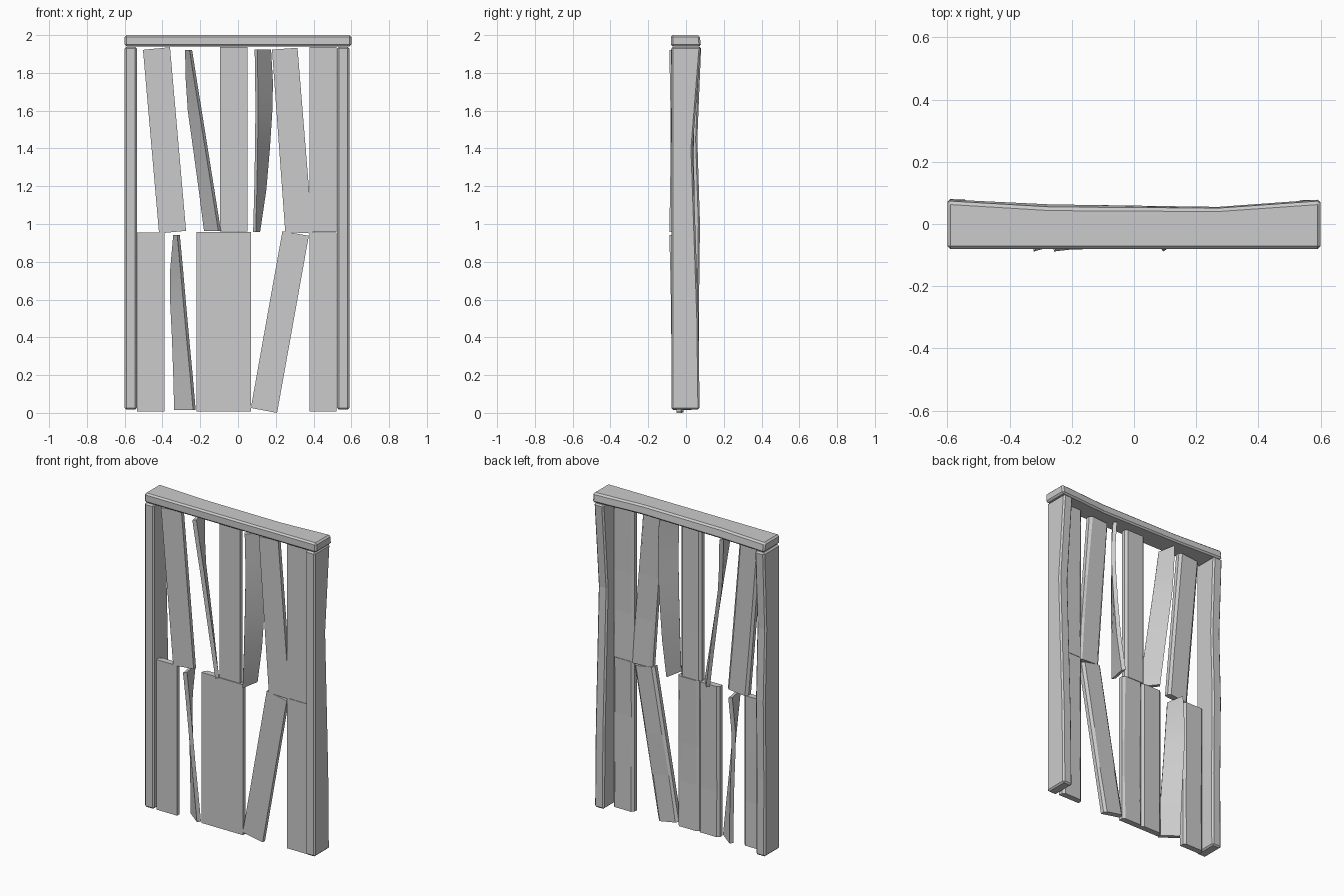
import bpy, bmesh, math, random

if "Cube" in bpy.data.objects:
    bpy.data.objects.remove(bpy.data.objects["Cube"])
random.seed(4)


def loft(name, sections, bevel=0.0, smooth=False):
    """Skin a row of equal-sized point rings and cap both ends."""
    bm = bmesh.new()
    rings = [[bm.verts.new(p) for p in s] for s in sections]
    n = len(rings[0])
    for a, b in zip(rings, rings[1:]):
        for i in range(n):
            j = (i + 1) % n
            bm.faces.new((a[i], a[j], b[j], b[i]))
    bm.faces.new(rings[0])
    bm.faces.new(rings[-1])
    bmesh.ops.recalc_face_normals(bm, faces=bm.faces)
    me = bpy.data.meshes.new(name)
    bm.to_mesh(me)
    bm.free()
    ob = bpy.data.objects.new(name, me)
    bpy.context.collection.objects.link(ob)
    if bevel:
        m = ob.modifiers.new("worn_edges", 'BEVEL')
        m.width, m.segments = bevel, 1
        m.limit_method, m.angle_limit = 'ANGLE', math.radians(40)
    if smooth:
        bpy.context.view_layer.objects.active = ob
        ob.select_set(True)
        bpy.ops.object.shade_smooth_by_angle(angle=math.radians(35))
        ob.select_set(False)
    return ob


def post(name, x0, x1, backs):
    """Upright with a flat front and a warped back; backs = (z, y)."""
    loft(name, [[(x0, -.078, z), (x1, -.078, z), (x1, y, z), (x0, y, z)]
                for z, y in backs], .009)


def plank(name, tl, tr, br, bl):
    """Flat board given by its four front corners, chipped at the back."""
    secs = []
    for t in (0, .35 + .1 * random.random(), .7, 1):
        l = [a + (b - a) * t for a, b in zip(tl, bl)]
        r = [a + (b - a) * t for a, b in zip(tr, br)]
        back = -.012 - (random.random() * .01 if 0 < t < 1 else 0)
        ring = []
        for u, y in ((0, -.05), (1, -.05), (1, -.026), (.89, back),
                     (.11, back), (0, -.026)):
            ring.append((l[0] + (r[0] - l[0]) * u, y,
                         l[1] + (r[1] - l[1]) * u))
        secs.append(ring)
    loft(name, secs)


def twisted_plank(name, stations, near):
    """Board turned edge-on; stations = (z, x0, x1), near = side facing front."""
    secs = []
    for z, x0, x1 in stations:
        d = .38 * math.sqrt(max(.145 ** 2 - (x1 - x0) ** 2, .0004))
        far, close = (x0, x1) if near > 0 else (x1, x0)
        s = .014 * near
        secs.append([(far, -.025 + d, z), (close - s, -.035 - d, z),
                     (close, -.015 - d, z), (far + s, -.005 + d, z)])
    loft(name, secs, smooth=True)


# Frame: two posts and a lintel with a hollowed back
post("left_post", -.6, -.535, [(.018, .07), (.5, .068), (1.0, .074), (1.45, .06), (1.938, .08)])
post("right_post", .525, .59, [(.018, .072), (.5, .066), (1.4, .035), (1.938, .078)])
loft("lintel", [[(x, -.08, 1.94), (x, yb, 1.94), (x, yt, 2), (x, -.08, 2)]
                for x, yb, yt in ((-.6, .08, .073), (-.27, .065, .053),
                                  (.27, .056, .05), (.6, .08, .073))], .01)

# Upright boards: (x centre, z bottom, z top)
for i, (x, z0, z1) in enumerate([(-.4625, .008, .955), (-.1475, .008, .958),
                                 (-.0025, .008, .957), (.45, .008, .955),
                                 (-.0225, .96, 1.938), (.45, .957, 1.938)]):
    a, b = x - .0725, x + .0725
    plank(f"upright_board_{i + 1}", (a, z1), (b, z1), (b, z0), (a, z0))

# Leaning boards
plank("leaning_board_upper_left", (-.503, 1.922), (-.36, 1.936), (-.275, .964), (-.418, .95))
plank("leaning_board_upper_right", (.18, 1.923), (.315, 1.933), (.395, .95), (.25, .957))
plank("leaning_board_lower_right", (.235, .962), (.375, .938), (.207, .0), (.068, .026))

# Boards twisted edge-on
twisted_plank("twisted_board_upper_left",
              [(1.922, -.28, -.243), (1.78, -.278, -.221), (1.6, -.266, -.192),
               (1.4, -.238, -.16), (1.18, -.208, -.125), (.962, -.18, -.09)], 1)
twisted_plank("twisted_board_upper_right",
              [(1.925, .088, .175), (1.75, .091, .185), (1.6, .092, .182),
               (1.4, .09, .169), (1.18, .086, .15), (.957, .08, .117)], -1)
twisted_plank("twisted_board_lower_left",
              [(.942, -.343, -.308), (.75, -.36, -.29), (.6, -.36, -.277),
               (.4, -.35, -.259), (.2, -.343, -.24), (.015, -.338, -.224)], 1)
